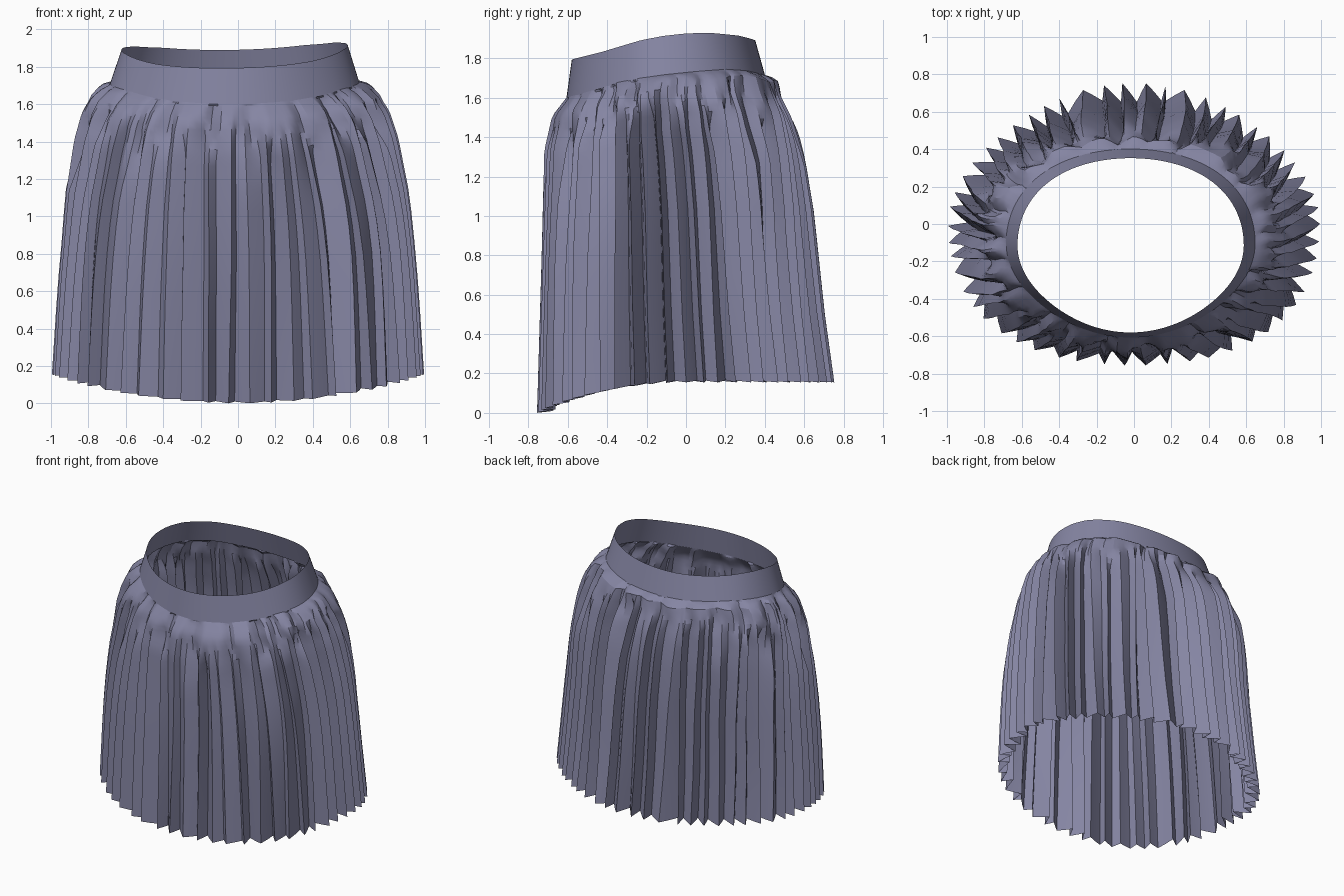
import bpy, math, random
from math import sin, cos, pi

if "Cube" in bpy.data.objects:
    bpy.data.objects.remove(bpy.data.objects["Cube"])

random.seed(11)


def smooth(v):
    v = max(0.0, min(1.0, v))
    return v * v * (3 - 2 * v)


def interp(table, v):
    """Piecewise linear lookup in a list of (key, value) pairs."""
    if v <= table[0][0]:
        return table[0][1]
    for (a, p), (b, q) in zip(table, table[1:]):
        if v <= b:
            return p + (q - p) * (v - a) / (b - a)
    return table[-1][1]


# Waist heights, looked up by front (-1) to back (+1)
BAND_TOP = [(-1, 1.793), (-.9, 1.803), (-.7, 1.823), (-.5, 1.848), (-.25, 1.88), (0, 1.902),
            (.25, 1.915), (.5, 1.919), (.8, 1.908), (1, 1.89)]
BAND_LOW = [(-1, 1.603), (-.9, 1.617), (-.7, 1.645), (-.5, 1.675), (-.25, 1.697), (0, 1.714),
            (.3, 1.73), (.6, 1.742), (.8, 1.735), (1, 1.715)]
# Skirt outline, looked up by fraction of the drop from waist to hem
HALF_X = [(0, .665), (.015, .71), (.05, .775), (.1, .825), (.19, .868), (.38, .92), (.7, .965), (1, .995)]
FRONT_Y = [(0, -.605), (.06, -.68), (.17, -.72), (.5, -.733), (1, -.757)]
BACK_Y = [(0, .40), (.03, .47), (.14, .553), (.27, .605), (.45, .652), (.77, .705), (1, .755)]


def hem_z(a):
    return .155 * (1 - max(0, -sin(a)) ** 2)


def corner(a, s):
    """Fullness of the rounded corners: waist fuller behind, hem fuller in front."""
    k = smooth(s / .6)
    amount = (.025 - .07 * k) if sin(a) > 0 else (-.03 + .08 * k)
    return 1 + amount * sin(2 * a) ** 2


def low_z(a):
    return interp(BAND_LOW, sin(a)) + .004 * cos(a)


def make_object(name, rows, mat, angle):
    """Joins closed rings (top to bottom) into an outward facing surface."""
    n = len(rows[0])
    verts = [p for r in rows for p in r]
    faces = [(i * n + j, (i + 1) * n + j, (i + 1) * n + (j + 1) % n, i * n + (j + 1) % n)
             for i in range(len(rows) - 1) for j in range(n)]
    me = bpy.data.meshes.new(name)
    me.from_pydata(verts, [], faces)
    me.materials.append(mat)
    ob = bpy.data.objects.new(name, me)
    bpy.context.collection.objects.link(ob)
    bpy.ops.object.select_all(action='DESELECT')
    ob.select_set(True)
    bpy.context.view_layer.objects.active = ob
    bpy.ops.object.shade_smooth_by_angle(angle=math.radians(angle))
    return ob


fabric = bpy.data.materials.new("slate lavender fabric")
fabric.diffuse_color = (.235, .235, .365, 1)
fabric.use_nodes = True
fabric.node_tree.nodes["Principled BSDF"].inputs["Base Color"].default_value = fabric.diffuse_color

# Waistband: sloping ring, overlapping the top of the skirt very slightly
rows = []
for k in range(5):
    t = k / 4
    ring = []
    for j in range(120):
        a = 2 * pi * j / 120
        rx = .605 + .062 * t
        yf, yb = -.58 - .027 * t, .352 + .05 * t
        c = corner(a, 0)
        z = (interp(BAND_TOP, sin(a)) + .012 * cos(a)) * (1 - t) + (low_z(a) - .004) * t
        ring.append((-.018 + rx * c * cos(a), (yf + yb) / 2 + (yb - yf) / 2 * c * sin(a), z))
    rows.append(ring)
make_object("waistband", rows, fabric, 40)

# Pleats: every pleat has a ridge and a valley that drift from waist to hem
PLEATS = 54
pitch = 2 * pi / PLEATS
pleats = []
for i in range(PLEATS):
    mid = i * pitch
    front = smooth((-sin(mid) - .3) / .6)
    pleats.append(dict(
        top=mid + random.uniform(-.36, .36) * pitch,
        hem=mid + random.uniform(-.15, .15) * pitch,
        lean=random.choice((-1, 1)) * random.uniform(.1, .38),
        start=random.uniform(-.02, .09),
        depth=random.uniform(.07, .12) * (1 - .3 * front),
        early=random.uniform(.3, 1.0)))

# Gathers: deep tucks just below the waistband
tucks = []
for i in range(22):
    tucks.append((2 * pi * (i + random.uniform(-.3, .3)) / 22, random.uniform(.03, .075),
                  random.uniform(.045, .09), random.uniform(.15, .38), random.uniform(-.2, .2)))


def gather(a, s):
    d = 0
    for ang, depth, width, length, slant in tucks:
        da = (a - ang - slant * s + pi) % (2 * pi) - pi
        if abs(da) < width * 1.3 and s < length:
            d += depth * (1 - abs(da) / (width * 1.3)) * sin(pi * (s / length) ** .6)
    return min(d, .09)


STEPS = [0, .008, .018, .032, .05, .07, .09, .11, .13, .155, .18, .21, .25, .3,
         .36, .44, .54, .66, .78, .9, 1]
rows = []
for s in STEPS:
    rx, yf, yb = interp(HALF_X, s), interp(FRONT_Y, s), interp(BACK_Y, s)
    ry, cy = (yb - yf) / 2, (yf + yb) / 2
    cx = -.018 * max(0, 1 - s * 2)
    # fold points: (angle, inward depth)
    folds = []
    for i, p in enumerate(pleats):
        q = pleats[(i + 1) % PLEATS]
        wrap = 2 * pi if i == PLEATS - 1 else 0
        grow = smooth((s - p['start']) / .14) * min(1, s / .06)
        amp = p['depth'] * grow * (p['early'] + (1 - p['early']) * s)
        here = p['top'] * (1 - s) + p['hem'] * s
        nxt = q['top'] * (1 - s) + q['hem'] * s + wrap
        folds += [(here, 0), (here + (nxt - here) * (.5 + p['lean'] * grow), amp)]
    ring = []
    m = len(folds)
    for i in range(m):
        a0, d0 = folds[i]
        a1, d1 = folds[(i + 1) % m]
        if i == m - 1:
            a1 += 2 * pi
        for f in (0, .5):
            a, d = a0 + (a1 - a0) * f, d0 + (d1 - d0) * f
            # tucks may not fall inside the waist opening
            d = min(d + gather(a, s), .01 + 1.3 * min(rx - .665 + .02, .11))
            d = d if s > 0 else 0
            nx, ny = cos(a) / rx, sin(a) / ry
            ln = math.hypot(nx, ny)
            c = corner(a, s)
            # fabric puffs up a little behind the band at the sides and back
            puff = .014 * sin(pi * min(1, s / .06)) * (1 + .6 * sin(9 * a + 1)) * smooth(sin(a) + .8)
            ring.append((cx + rx * c * cos(a) - d * nx / ln,
                         cy + ry * c * sin(a) - d * ny / ln,
                         low_z(a) + (hem_z(a) + .12 * d - low_z(a)) * s + puff))
    rows.append(ring)
make_object("pleated_skirt", rows, fabric, 24)
